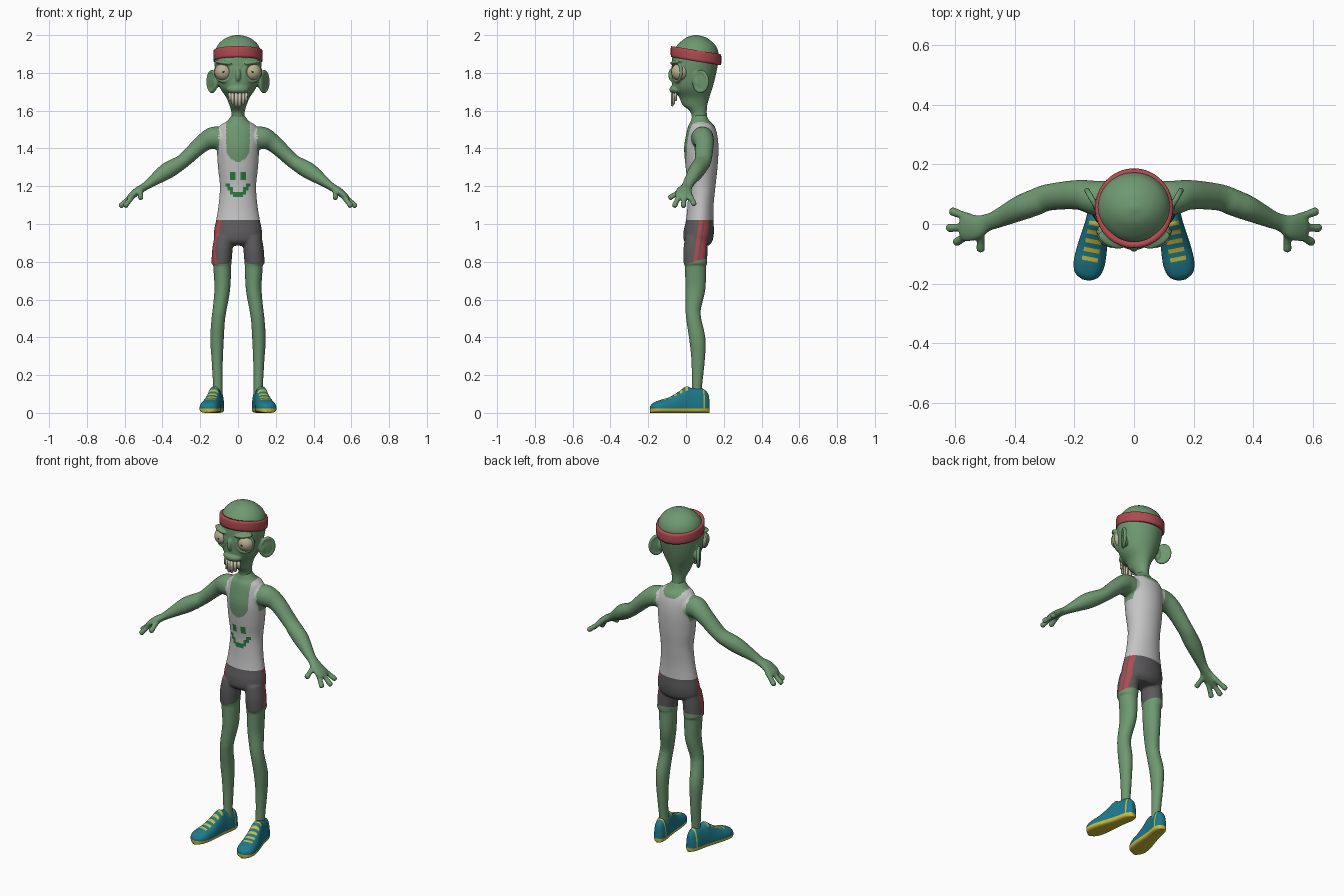
import bpy, bmesh, math
from mathutils import Vector, Matrix

if "Cube" in bpy.data.objects:
    bpy.data.objects.remove(bpy.data.objects["Cube"])


def material(name, *rgb):
    lin = [(c / 255 / 12.92 if c < 11 else ((c / 255 + .055) / 1.055) ** 2.4) for c in rgb] + [1]
    m = bpy.data.materials.new(name)
    m.use_nodes = True
    m.diffuse_color = lin
    m.node_tree.nodes["Principled BSDF"].inputs["Base Color"].default_value = lin
    return m


SKIN = material("green skin", 110, 152, 112)
RED = material("red cloth", 176, 74, 80)
VEST = material("pale grey cloth", 196, 196, 196)
SHORTS = material("dark grey cloth", 92, 90, 92)
EYE = material("eye cream", 186, 176, 146)
TEETH = material("tooth ivory", 206, 198, 178)
TEAL = material("teal shoe", 30, 122, 140)
YELLOW = material("yellow sole", 204, 188, 62)
PRINT = material("print green", 42, 122, 62)
DARK = material("dark pupil", 50, 46, 40)


def flow(rows, k=6):
    """Smoothly interpolate between rows of numbers."""
    out, last = [], len(rows) - 1
    for i in range(last):
        a, b, c, d = [Vector(rows[min(max(i + j, 0), last)]) for j in (-1, 0, 1, 2)]
        for s in range(k):
            t = s / k
            out.append((b * 2 + (c - a) * t + (a * 2 - b * 5 + c * 4 - d) * t ** 2
                        + (b * 3 - a - c * 3 + d) * t ** 3) * .5)
    return out + [Vector(rows[-1])]


def loft(bm, rings, closed=False):
    loops = [[bm.verts.new(p) for p in r] for r in rings]
    n = len(loops[0])
    for i in range(len(loops) - (not closed)):
        a, b = loops[i], loops[(i + 1) % len(loops)]
        for j in range(n):
            bm.faces.new((a[j], a[(j + 1) % n], b[(j + 1) % n], b[j]))
    if not closed:
        bm.faces.new(loops[0][::-1])
        bm.faces.new(loops[-1])


def oval(c, a, b, n=32):
    c, a, b = Vector(c), Vector(a), Vector(b)
    return [c + a * math.cos(t) + b * math.sin(t) for t in (math.tau * i / n for i in range(n))]


def trunk(bm, rows):
    """Stack of ovals from rows of height, front, back, half width."""
    loft(bm, [oval((0, (f + b) / 2, z), (w, 0, 0), (0, (b - f) / 2, 0), 48) for z, f, b, w in flow(rows)])


def limb(bm, side, rows):
    """Tube through rows of x, y, z, thickness, breadth."""
    rows = flow(rows)
    rings = []
    for i, r in enumerate(rows):
        d = (rows[min(i + 1, len(rows) - 1)] - rows[max(i - 1, 0)])
        d = Vector(d[:3]).normalized()
        u = d.cross(Vector((0, 1, 0))).normalized()
        ring = oval(r[:3], u * r[3], d.cross(u) * r[4], 24)
        rings.append([Vector((p.x * side, p.y, p.z)) for p in ring])
    loft(bm, rings)


def place(loc, scale=(1, 1, 1), yaw=0, roll=0):
    return (Matrix.Translation(loc) @ Matrix.Rotation(yaw, 4, 'Z') @ Matrix.Rotation(roll, 4, 'Y')
            @ Matrix.Diagonal((*scale, 1)))


def ball(bm, loc, scale, yaw=0, roll=0):
    bmesh.ops.create_uvsphere(bm, u_segments=32, v_segments=20, radius=1, matrix=place(loc, scale, yaw, roll))


def hoop(bm, m, a, b, r):
    """Oval ring lying in the local XZ plane."""
    rings = []
    for i in range(40):
        t = math.tau * i / 40
        d = Vector((math.cos(t), 0, math.sin(t)))
        rings.append([m @ p for p in oval((a * d.x, 0, b * d.z), d * r, (0, r, 0), 12)])
    loft(bm, rings, True)


def finish(name, bm, mats, voxel=0):
    bmesh.ops.recalc_face_normals(bm, faces=bm.faces[:])
    me = bpy.data.meshes.new(name)
    bm.to_mesh(me)
    bm.free()
    ob = bpy.data.objects.new(name, me)
    bpy.context.collection.objects.link(ob)
    if voxel:  # fuse overlapping parts into one skin
        rm = ob.modifiers.new("fuse", 'REMESH')
        rm.mode, rm.voxel_size = 'VOXEL', voxel
        sm = ob.modifiers.new("soften", 'SMOOTH')
        sm.factor, sm.iterations = .5, 4
        dg = bpy.context.evaluated_depsgraph_get()
        ob.data = bpy.data.meshes.new_from_object(ob.evaluated_get(dg))
        ob.modifiers.clear()
        bpy.data.meshes.remove(me)
    ob.data.materials.clear()
    for m in mats:
        ob.data.materials.append(m)
    ob.data.shade_smooth()
    return ob


def paint(ob, cuts, rule):
    """Cut crisp borders, then pick each face's material by rule."""
    bm = bmesh.new()
    bm.from_mesh(ob.data)
    for co, no, near in cuts:
        faces = [f for f in bm.faces if near(f.calc_center_median())]
        geom = {e for f in faces for e in f.edges} | {v for f in faces for v in f.verts} | set(faces)
        bmesh.ops.bisect_plane(bm, geom=list(geom), plane_co=co, plane_no=no, dist=1e-5)
    bm.normal_update()
    for f in bm.faces:
        f.material_index = ob.data.materials.find(rule(f.calc_center_median(), f.normal).name)
    bm.to_mesh(ob.data)
    bm.free()


# Body: torso, arms, hands and legs
bm = bmesh.new()
trunk(bm, [(.885, .02, .12, .08), (.91, -.01, .14, .122), (.96, -.013, .148, .127), (1.02, 0, .145, .116),
           (1.1, .008, .146, .103), (1.2, .01, .156, .096), (1.3, -.002, .167, .106), (1.4, -.01, .172, .112),
           (1.47, 0, .166, .112), (1.52, .012, .15, .095), (1.545, .025, .125, .058), (1.58, .034, .106, .03)])
for s in (1, -1):
    limb(bm, s, [(.07, .085, 1.45, .055, .06), (.13, .088, 1.455, .06, .058), (.19, .098, 1.425, .046, .05),
                 (.285, .09, 1.338, .038, .045), (.335, .072, 1.305, .042, .045), (.385, .052, 1.275, .043, .042),
                 (.46, .017, 1.222, .027, .031), (.495, .004, 1.197, .021, .03), (.53, -.01, 1.175, .021, .042),
                 (.565, -.012, 1.148, .018, .047), (.582, -.012, 1.132, .012, .036)])
    for base, tip in (((.55, .02, 1.155), (.618, .045, 1.1)), ((.56, -.01, 1.15), (.628, -.014, 1.09)),
                      ((.555, -.035, 1.15), (.602, -.064, 1.09)), ((.515, -.025, 1.175), (.515, -.093, 1.135))):
        a, b = Vector(base), Vector(tip)
        limb(bm, s, [(*a.lerp(b, t), r, r) for t, r in ((0, .015), (.5, .0135), (.9, .0145), (1, .006))])
    limb(bm, s, [(.075, .055, .93, .05, .06), (.083, .05, .86, .054, .064), (.088, .05, .786, .053, .062)])
    limb(bm, s, [(.085, .05, .87, .048, .058), (.084, .05, .79, .048, .057), (.083, .05, .66, .042, .053),
                 (.097, .038, .55, .037, .041), (.105, .042, .49, .036, .04), (.111, .06, .39, .036, .043),
                 (.11, .064, .28, .03, .036), (.107, .058, .14, .025, .027), (.107, .055, .08, .025, .027)])
body = finish("body", bm, [SKIN, VEST, SHORTS, RED, PRINT], .006)

# Printed face on the vest: |x| range then z range of each block
BLOCKS = [(.014, .042, 1.233, 1.275), (0, .027, 1.143, 1.17), (.027, .042, 1.157, 1.195),
          (.042, .056, 1.178, 1.215), (.056, .066, 1.198, 1.215)]
STRIPES = [(.053, .075), (.083, .107)]


def stripe_pos(c):
    return c.y - .14 * (c.z - .9) + (.045 if c.x < 0 else 0)


def hem_height(c):
    return c.z - .25 * c.y - .79


def on_chest(c):
    return abs(c.x) < .09 and c.y < .06 and 1.12 < c.z < 1.3


cuts = [((0, 0, 1.02), (0, 0, 1), lambda c: .97 < c.z < 1.06),
        ((0, 0, .79), (0, -.25, 1), lambda c: .7 < c.z < .9)]
for x in {v * s for b in BLOCKS for v in b[:2] for s in (1, -1)}:
    cuts.append(((x, 0, 0), (1, 0, 0), on_chest))
for z in {v for b in BLOCKS for v in b[2:]}:
    cuts.append(((0, 0, z), (0, 0, 1), on_chest))
for s in (1, -1):
    for y in [v for pair in STRIPES for v in pair]:
        cuts.append(((0, y - (.045 if s < 0 else 0), .9), (0, 1, -.14),
                     lambda c, s=s: .06 < c.x * s < .2 and .76 < c.z < 1.04))


def body_colour(c, n):
    x = abs(c.x)
    if c.z < 1.02:
        if hem_height(c) < 0:
            return SKIN
        stripe = x > .075 and any(a < stripe_pos(c) < b for a, b in STRIPES)
        return RED if stripe else SHORTS
    if c.z > 1.54 or x > (.135 if c.z < 1.37 else .102):
        return SKIN
    if c.y < .075:  # deep front neckline
        if x < .062 and (c.z > 1.4 or (x / .062) ** 2 + ((c.z - 1.4) / .07) ** 2 < 1):
            return SKIN
    elif (x / .06) ** 2 + ((c.z - 1.54) / .04) ** 2 < 1:
        return SKIN
    if on_chest(c) and any(a < x < b and d < c.z < e for a, b, d, e in BLOCKS):
        return PRINT
    return VEST


paint(body, cuts, body_colour)

# Head with neck, muzzle, nose, brows, eye rims and ears
bm = bmesh.new()
trunk(bm, [(1.5, .04, .105, .035), (1.57, .03, .11, .034), (1.6, .018, .11, .037), (1.63, -.018, .113, .046),
           (1.67, -.036, .124, .062), (1.72, -.07, .14, .095), (1.78, -.076, .156, .114), (1.85, -.075, .17, .125),
           (1.9, -.07, .173, .125), (1.94, -.052, .16, .112), (1.97, -.022, .132, .086), (1.99, .008, .1, .052),
           (2.001, .045, .06, .008)])
ball(bm, (0, -.043, 1.712), (.06, .045, .028))
ball(bm, (0, -.078, 1.79), (.014, .016, .036))
for s in (1, -1):
    hoop(bm, place((s * .077, -.047, 1.805), yaw=s * .45), .048, .049, .009)
    ball(bm, (s * .075, -.054, 1.855), (.05, .024, .012), s * .45, -s * .12)
    ear = place((s * .138, .078, 1.754), yaw=s * math.radians(60))
    hoop(bm, ear, .04, .052, .01)
    ball(bm, ear.translation, (.042, .009, .054), s * math.radians(60))
    ball(bm, (s * .118, .06, 1.75), (.02, .02, .035))
finish("head", bm, [SKIN], .005)

# Eyes and pupils
for s, side in ((1, "left"), (-1, "right")):
    bm = bmesh.new()
    ball(bm, (s * .077, -.031, 1.805), (.047, .047, .047))
    finish(side + "_eye", bm, [EYE])
    bm = bmesh.new()
    ball(bm, (s * .077, -.077, 1.805), (.006, .003, .006))
    finish(side + "_pupil", bm, [DARK])

# Overhanging upper teeth
bm = bmesh.new()
for s in (1, -1):
    for x, low in ((.0095, 1.622), (.028, 1.632), (.044, 1.65)):
        size = (.017, .013, 1.695 - low)
        m = place((s * x, -.073 + 9 * x * x, (1.695 + low) / 2), size, s * x * 12)
        bmesh.ops.create_cube(bm, size=1, matrix=m)
bmesh.ops.bevel(bm, geom=bm.edges[:], offset=.004, segments=3, affect='EDGES')
finish("upper_teeth", bm, [TEETH])

# Tilted headband
bm = bmesh.new()
rings = []
for i in range(64):
    t = math.tau * i / 64
    ring = []
    for k, h in ((.86, -.029), (.985, -.029), (1, -.018), (1, .018), (.98, .029), (.84, .029)):
        y = .053 + .134 * k * math.sin(t)
        ring.append(Vector((.131 * k * math.cos(t), y, 1.9 - .165 * y + h)))
    rings.append(ring)
loft(bm, rings, True)
finish("headband", bm, [RED])

# Shoes, built along y from heel to toe and then splayed
SHOE = [(.125, .01, .07), (.117, .024, .105), (.085, .036, .13), (.03, .038, .132), (0, .04, .14), (-.04, .045, .112),
        (-.09, .051, .083), (-.14, .052, .068), (-.175, .04, .053), (-.192, .012, .036)]
LACES = [-.03 * i for i in range(5)]


def shoe_ring(y, w, h):
    ring = []
    for p in oval((0, 0, 0), (1, 0, 0), (0, 0, 1), 40):
        up = (h - .028) * p.z if p.z > 0 else -.028 * abs(p.z) ** .4
        ring.append(Vector((w * math.copysign(abs(p.x) ** .75, p.x), y, .028 + up)))
    return ring


def shoe_colour(c, n):
    lace = c.z > .05 and n.z > .2 and abs(c.x) < .027 and any(abs(c.y - y) < .007 for y in LACES)
    return YELLOW if lace or c.z < .024 or .088 < c.y < .096 else TEAL


for s, side in ((1, "left"), (-1, "right")):
    bm = bmesh.new()
    loft(bm, [shoe_ring(*r) for r in flow(SHOE)])
    shoe = finish(side + "_shoe", bm, [TEAL, YELLOW])
    cuts = [((0, 0, .024), (0, 0, 1), lambda c: True)]
    cuts += [((x, 0, 0), (1, 0, 0), lambda c: c.z > .05) for x in (.027, -.027)]
    edges = [y + e for y in LACES for e in (.007, -.007)] + [.088, .096]
    cuts += [((0, y, 0), (0, 1, 0), lambda c: True) for y in edges]
    paint(shoe, cuts, shoe_colour)
    shoe.data.transform(place((s * .125, 0, 0), yaw=s * math.radians(11)))
